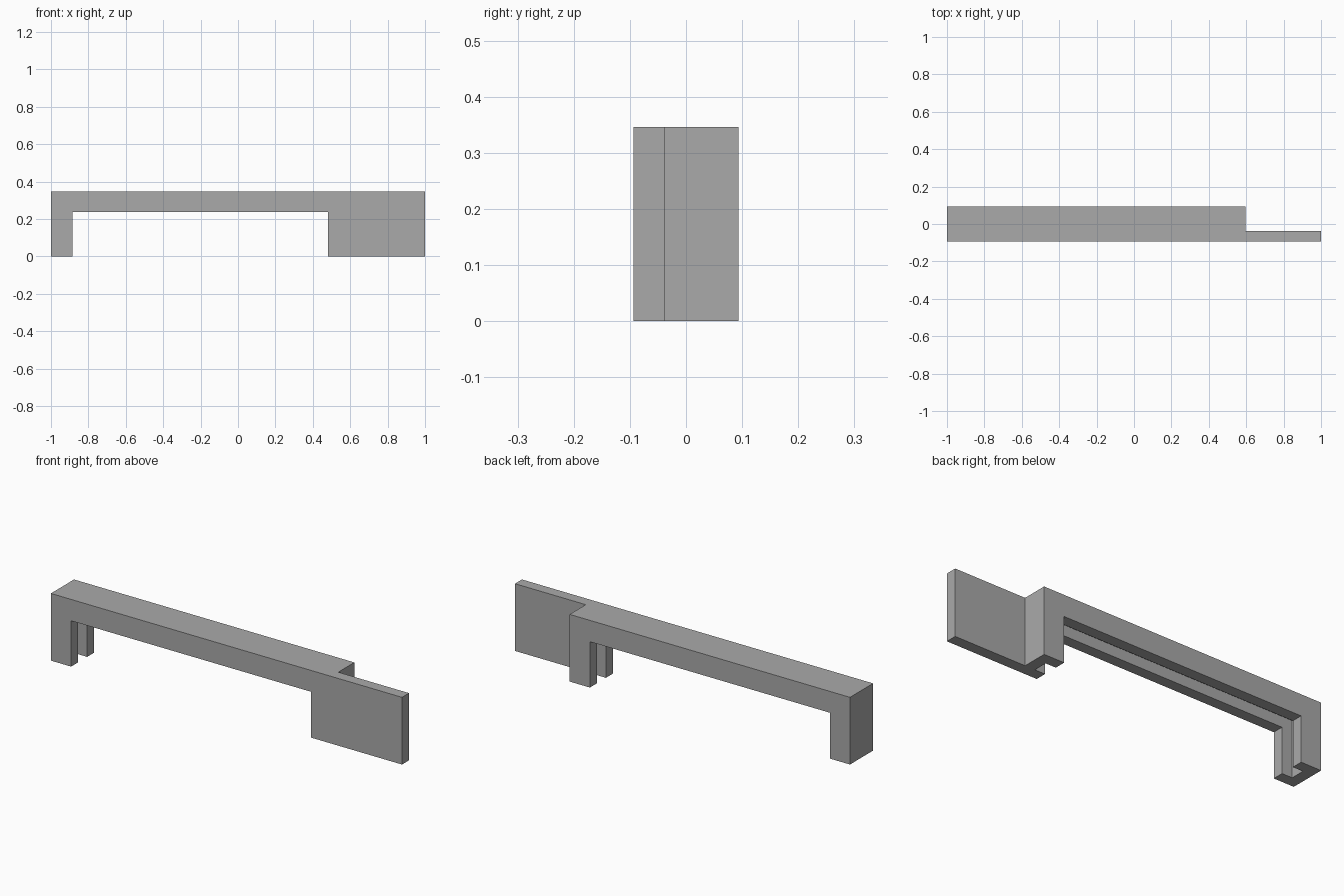
import bpy, bmesh
from mathutils import Vector

cube = bpy.data.objects.get("Cube")
if cube:
    bpy.data.objects.remove(cube, do_unlink=True)

HEIGHT = 0.346
HALF_DEPTH = 0.094
HALF_SLOT = 0.037
BODY_END = 0.597

grey = bpy.data.materials.new("plain grey")
grey.use_nodes = True
grey.diffuse_color = (0.4, 0.4, 0.4, 1)
grey.node_tree.nodes["Principled BSDF"].inputs["Base Color"].default_value = (0.4, 0.4, 0.4, 1)


def prism(name, outline, bottom, top):
    """Extrude a plan outline upwards into a solid."""
    bm = bmesh.new()
    base = bm.faces.new([bm.verts.new((x, y, bottom)) for x, y in outline])
    result = bmesh.ops.extrude_face_region(bm, geom=[base])
    raised = [v for v in result["geom"] if isinstance(v, bmesh.types.BMVert)]
    bmesh.ops.translate(bm, verts=raised, vec=Vector((0, 0, top - bottom)))
    bmesh.ops.recalc_face_normals(bm, faces=bm.faces)
    mesh = bpy.data.meshes.new(name)
    bm.to_mesh(mesh)
    bm.free()
    mesh.materials.append(grey)
    obj = bpy.data.objects.new(name, mesh)
    bpy.context.collection.objects.link(obj)
    return obj


def cut(target, name, left, right, half_depth, top):
    """Remove a box that opens through the underside."""
    outline = [(left, -half_depth), (right, -half_depth),
               (right, half_depth), (left, half_depth)]
    cutter = prism(name, outline, -0.1, top)
    cutter.hide_render = True
    mod = target.modifiers.new(name, 'BOOLEAN')
    mod.operation = 'DIFFERENCE'
    mod.solver = 'EXACT'
    mod.object = cutter
    bpy.context.view_layer.objects.active = target
    bpy.ops.object.modifier_apply(modifier=name)
    bpy.data.objects.remove(cutter, do_unlink=True)


# Thick bar with a thin plate continuing along its front
bracket = prism("handle_bracket", [
    (-1, -HALF_DEPTH), (1, -HALF_DEPTH), (1, -HALF_SLOT),
    (BODY_END, -HALF_SLOT), (BODY_END, HALF_DEPTH), (-1, HALF_DEPTH),
], 0, HEIGHT)

# Wide opening between the legs
cut(bracket, "opening", -0.885, 0.482, 0.2, 0.236)
# Channel inside the bar and legs
cut(bracket, "channel", -0.943, 0.54, HALF_SLOT, 0.291)
